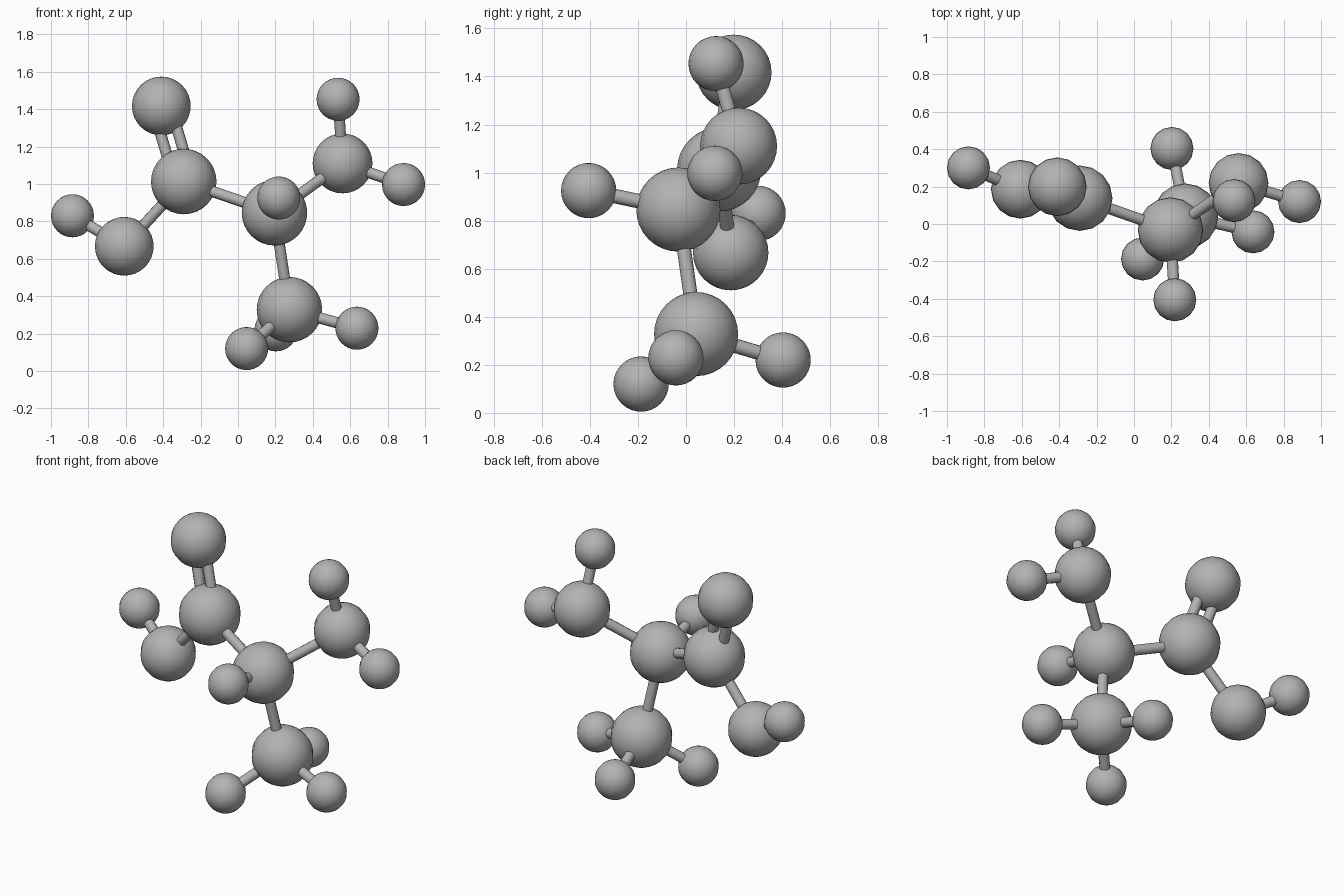
import bpy
from mathutils import Vector

cube = bpy.data.objects.get("Cube")
if cube:
    bpy.data.objects.remove(cube, do_unlink=True)

# One plain grey for everything
grey = bpy.data.materials.new("mid grey")
grey.use_nodes = True
colour = (0.45, 0.45, 0.45, 1)
grey.diffuse_color = colour
grey.node_tree.nodes["Principled BSDF"].inputs["Base Color"].default_value = colour

RADIUS = {"carbon": 0.175, "oxygen": 0.157, "nitrogen": 0.16, "hydrogen": 0.115}
BOND_RADIUS = 0.03
DOUBLE_OFFSET = 0.047

# Atom name: element and centre
ATOMS = {
    "alpha_carbon": ("carbon", (0.195, -0.032, 0.846)),
    "acid_carbon": ("carbon", (-0.29, 0.138, 1.013)),
    "methyl_carbon": ("carbon", (0.275, 0.042, 0.328)),
    "double_oxygen": ("oxygen", (-0.41, 0.199, 1.417)),
    "hydroxyl_oxygen": ("oxygen", (-0.608, 0.186, 0.667)),
    "amine_nitrogen": ("nitrogen", (0.559, 0.219, 1.11)),
    "hydroxyl_hydrogen": ("hydrogen", (-0.885, 0.3, 0.83)),
    "alpha_hydrogen": ("hydrogen", (0.218, -0.405, 0.925)),
    "amine_hydrogen_top": ("hydrogen", (0.535, 0.125, 1.453)),
    "amine_hydrogen_side": ("hydrogen", (0.885, 0.12, 0.997)),
    "methyl_hydrogen_front": ("hydrogen", (0.046, -0.187, 0.12)),
    "methyl_hydrogen_side": ("hydrogen", (0.636, -0.042, 0.229)),
    "methyl_hydrogen_back": ("hydrogen", (0.203, 0.404, 0.22)),
}
BONDS = [
    ("alpha_carbon", "acid_carbon"),
    ("alpha_carbon", "methyl_carbon"),
    ("alpha_carbon", "amine_nitrogen"),
    ("alpha_carbon", "alpha_hydrogen"),
    ("acid_carbon", "hydroxyl_oxygen"),
    ("hydroxyl_oxygen", "hydroxyl_hydrogen"),
    ("amine_nitrogen", "amine_hydrogen_top"),
    ("amine_nitrogen", "amine_hydrogen_side"),
    ("methyl_carbon", "methyl_hydrogen_front"),
    ("methyl_carbon", "methyl_hydrogen_side"),
    ("methyl_carbon", "methyl_hydrogen_back"),
]


def finish(name):
    obj = bpy.context.object
    obj.name = name
    obj.data.materials.append(grey)
    return obj


def centre(name):
    return Vector(ATOMS[name][1])


def add_bond(name, start, end):
    axis = end - start
    bpy.ops.mesh.primitive_cylinder_add(
        vertices=12, radius=BOND_RADIUS, depth=axis.length,
        location=(start + end) / 2,
        rotation=axis.to_track_quat("Z", "Y").to_euler())
    finish(name)
    bpy.ops.object.shade_smooth_by_angle(angle=0.7)


# Atoms
for name, (element, position) in ATOMS.items():
    bpy.ops.mesh.primitive_uv_sphere_add(
        segments=16, ring_count=16, radius=RADIUS[element], location=position)
    finish(name)
    bpy.ops.object.shade_smooth()

# Single bonds
for a, b in BONDS:
    add_bond(f"bond_{a}_to_{b}", centre(a), centre(b))

# Double bond, its two rods side by side in the plane of the acid group
start, end = centre("acid_carbon"), centre("double_oxygen")
along = (end - start).normalized()
branch = centre("hydroxyl_oxygen") - start
across = (branch - along * branch.dot(along)).normalized() * DOUBLE_OFFSET
for label, side in (("outer", 1), ("inner", -1)):
    add_bond(f"double_bond_{label}", start + across * side, end + across * side)
